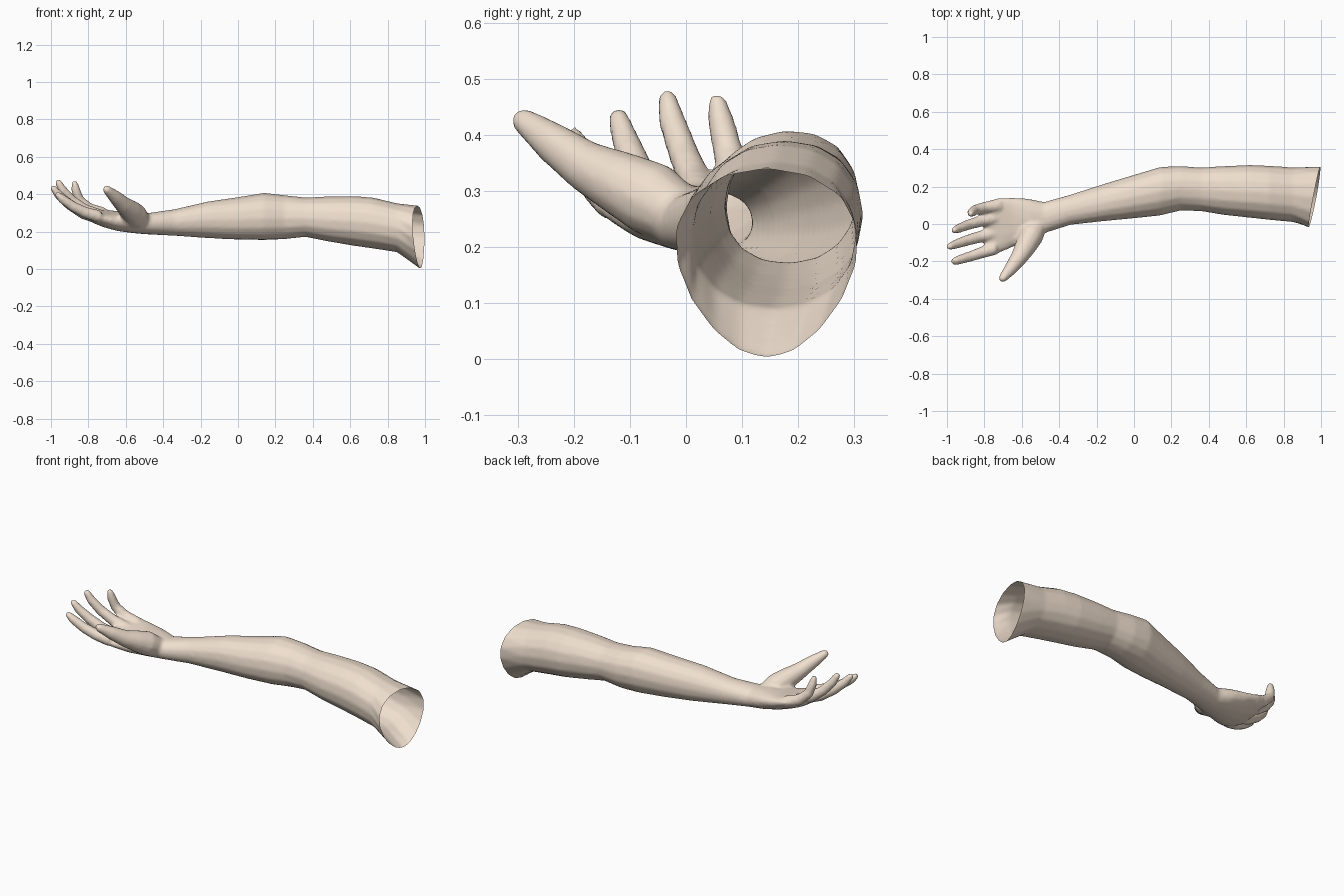
import bpy, bmesh
from math import sin, cos, pi, copysign
from mathutils import Vector

if "Cube" in bpy.data.objects:
    bpy.data.objects.remove(bpy.data.objects["Cube"])

SIDES = 16
bm = bmesh.new()


def loft(rings):
    """Closed solid through a list of point rings."""
    loops = [[bm.verts.new(p) for p in r] for r in rings]
    for a, b in zip(loops, loops[1:]):
        for i in range(len(a)):
            j = (i + 1) % len(a)
            bm.faces.new((a[i], a[j], b[j], b[i]))
    bm.faces.new(loops[0])
    bm.faces.new(loops[-1])


def section(x, y0, y1, z0, z1, tilt=0.0, cup=0.0):
    """Rounded cross-section across the arm, sheared by tilt and hollowed by cup."""
    ring = []
    for i in range(SIDES):
        a = 2 * pi * i / SIDES
        c, s = [copysign(abs(v) ** 0.93, v) for v in (cos(a), sin(a))]
        y = (y0 + y1) / 2 + (y1 - y0) / 2 * c
        z = (z0 + z1) / 2 + (z1 - z0) / 2 * s + tilt * (y - (y0 + y1) / 2) + cup * c * c
        ring.append((x, y, z))
    return ring


def rim(offset):
    """Egg-shaped slanted section at the open shoulder end."""
    ring = []
    for i in range(SIDES):
        a = 2 * pi * i / SIDES
        y = 0.143 + 0.16 * cos(a) * (1 + 0.25 * sin(a))
        z = 0.17 + 0.17 * sin(a)
        ring.append((0.943 + 0.19 * y - 0.05 * (z - 0.1) + offset, y, z))
    return ring


def finger(points):
    """Tapered tube with a domed tip; points are (x, y, z, radius)."""
    pts = [(Vector(p[:3]), p[3]) for p in points]
    tip, r = pts[-1]
    d = (tip - pts[-2][0]).normalized()
    pts += [(tip + d * r * 0.6, r * 0.8), (tip + d * r, r * 0.35)]
    rings = []
    for i, (p, r) in enumerate(pts):
        t = pts[min(i + 1, len(pts) - 1)][0] - pts[max(i - 1, 0)][0]
        q = t.to_track_quat('Z', 'Y')
        rings.append([p + q @ Vector((r * cos(2 * pi * k / 12), r * sin(2 * pi * k / 12), 0))
                      for k in range(12)])
    loft(rings)


# palm, wrist, forearm, elbow, upper arm
body = [
    (-0.80, -0.14, 0.105, 0.265, 0.305, 0.08, 0.015),
    (-0.77, -0.16, 0.13, 0.245, 0.312, 0.10, 0.018),
    (-0.72, -0.155, 0.14, 0.225, 0.308, 0.11, 0.020),
    (-0.65, -0.125, 0.142, 0.205, 0.305, 0.11, 0.015),
    (-0.56, -0.085, 0.135, 0.192, 0.310, 0.06, 0.005),
    (-0.48, -0.05, 0.118, 0.185, 0.300),
    (-0.34, -0.005, 0.157, 0.178, 0.320),
    (-0.16, 0.015, 0.215, 0.165, 0.362),
    (0.0, 0.03, 0.263, 0.157, 0.385, 0.05),
    (0.14, 0.045, 0.305, 0.155, 0.408, 0.08),
    (0.25, 0.072, 0.31, 0.16, 0.395, 0.06),
    (0.36, 0.068, 0.302, 0.172, 0.383, 0.04),
    (0.48, 0.048, 0.31, 0.148, 0.388, 0.03),
    (0.62, 0.033, 0.316, 0.124, 0.390),
    (0.72, 0.022, 0.312, 0.11, 0.383),
    (0.85, 0.01, 0.303, 0.09, 0.352),
]
loft([section(*s) for s in body] + [rim(0), rim(0.06)])

# little, ring, middle and index fingers, then thumb
finger([(-0.72, 0.098, 0.295, .035), (-0.80, 0.088, 0.325, .031), (-0.85, 0.075, 0.37, .028),
        (-0.868, 0.062, 0.425, .025), (-0.873, 0.056, 0.455, .019)])
finger([(-0.74, 0.03, 0.285, .035), (-0.82, 0.015, 0.318, .031), (-0.89, -0.005, 0.368, .028),
        (-0.94, -0.025, 0.425, .025), (-0.96, -0.033, 0.462, .019)])
finger([(-0.74, -0.05, 0.272, .036), (-0.83, -0.07, 0.30, .032), (-0.90, -0.09, 0.345, .029),
        (-0.958, -0.11, 0.395, .025), (-0.985, -0.12, 0.43, .019)])
finger([(-0.74, -0.13, 0.28, .035), (-0.82, -0.155, 0.303, .031), (-0.88, -0.175, 0.333, .028),
        (-0.94, -0.193, 0.375, .025), (-0.962, -0.20, 0.396, .019)])
finger([(-0.51, -0.0, 0.25, .05), (-0.55, -0.06, 0.285, .068), (-0.58, -0.12, 0.315, .058),
        (-0.615, -0.18, 0.345, .046), (-0.66, -0.24, 0.388, .036), (-0.70, -0.288, 0.424, .024)])

bmesh.ops.recalc_face_normals(bm, faces=bm.faces[:])
mesh = bpy.data.meshes.new("arm")
bm.to_mesh(mesh)
bm.free()
arm = bpy.data.objects.new("arm", mesh)
bpy.context.collection.objects.link(arm)
bpy.context.view_layer.objects.active = arm
arm.select_set(True)

# blend the parts into one skin
m = arm.modifiers.new("blend", 'REMESH')
m.mode = 'VOXEL'
m.voxel_size = 0.009
bpy.ops.object.modifier_apply(modifier=m.name)
m = arm.modifiers.new("soften", 'SMOOTH')
m.factor = 0.5
m.iterations = 7
bpy.ops.object.modifier_apply(modifier=m.name)

# open the slanted shoulder end
bm = bmesh.new()
bm.from_mesh(arm.data)
bmesh.ops.bisect_plane(bm, geom=bm.verts[:] + bm.edges[:] + bm.faces[:],
                       plane_co=(0.948, 0, 0), plane_no=(1, -0.19, 0.05), clear_outer=True)
bm.to_mesh(arm.data)
bm.free()
bpy.ops.object.shade_smooth()

# skin colour
skin = bpy.data.materials.new("skin")
skin.diffuse_color = (0.87, 0.74, 0.62, 1)
skin.use_nodes = True
skin.node_tree.nodes["Principled BSDF"].inputs["Base Color"].default_value = skin.diffuse_color
arm.data.materials.clear()
arm.data.materials.append(skin)
